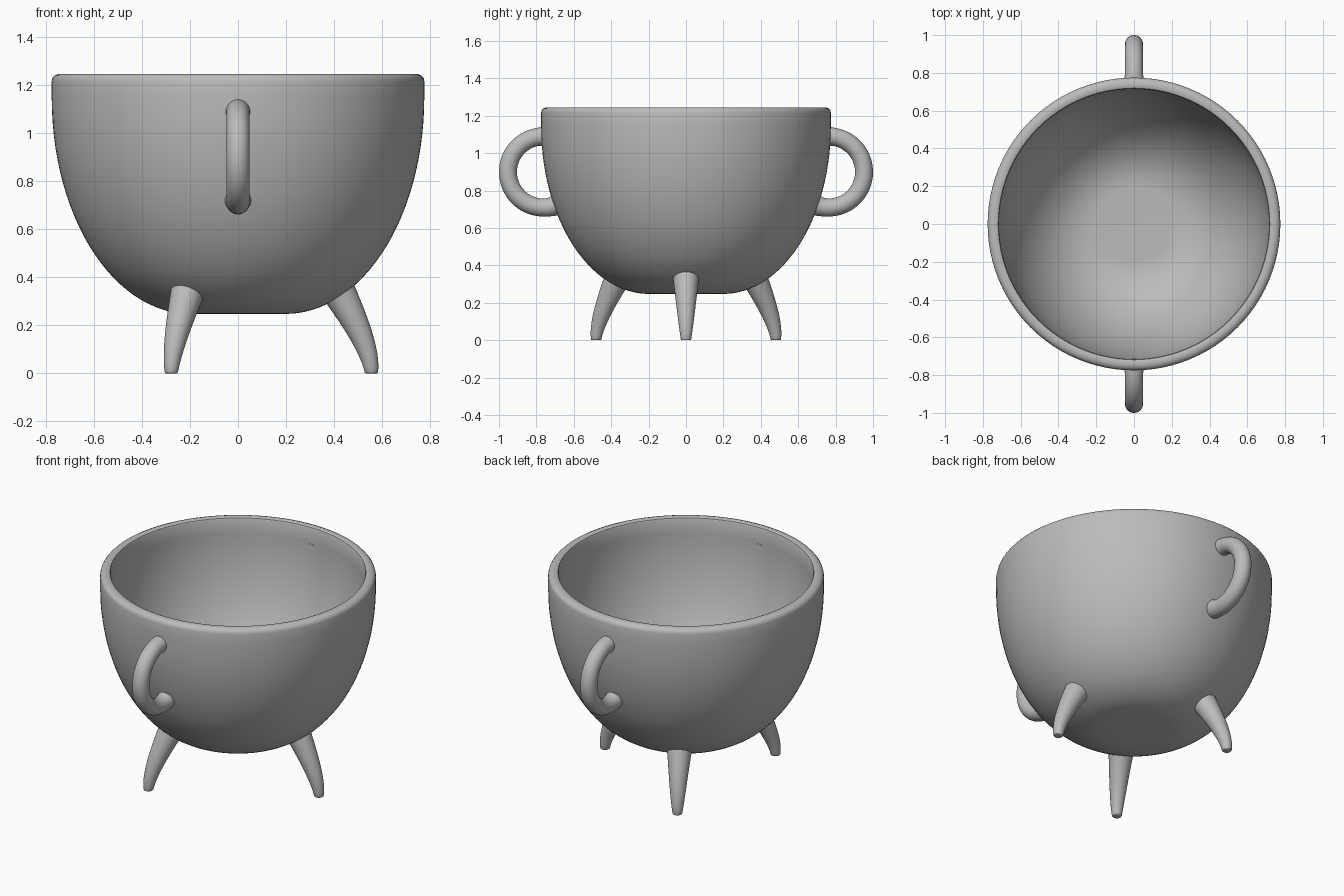
import bpy, bmesh, math
from mathutils import Vector, Matrix
from mathutils.geometry import interpolate_bezier

cube = bpy.data.objects.get("Cube")
if cube:
    bpy.data.objects.remove(cube, do_unlink=True)

# Single flat colour
grey = bpy.data.materials.new("plain grey")
colour = (0.5, 0.5, 0.5, 1)
grey.diffuse_color = colour
grey.use_nodes = True
grey.node_tree.nodes["Principled BSDF"].inputs["Base Color"].default_value = colour


def finish(bm, name):
    """Turn a bmesh into a smooth shaded, coloured object."""
    bmesh.ops.recalc_face_normals(bm, faces=bm.faces)
    mesh = bpy.data.meshes.new(name)
    bm.to_mesh(mesh)
    bm.free()
    mesh.materials.append(grey)
    obj = bpy.data.objects.new(name, mesh)
    bpy.context.collection.objects.link(obj)
    bpy.ops.object.select_all(action="DESELECT")
    obj.select_set(True)
    bpy.context.view_layer.objects.active = obj
    bpy.ops.object.shade_smooth_by_angle(angle=math.radians(35))
    return obj


def bezier(points, count):
    return [(p.x, p.y) for p in interpolate_bezier(*[Vector(p) for p in points], count)]


def tube(name, path, radii, angle, sides=32):
    """Sweep a circle along a (radius, height) path, turned about z by angle."""
    bm = bmesh.new()
    pts = [Vector((r, 0, z)) for r, z in path]
    rings = []
    for i, (p, rad) in enumerate(zip(pts, radii)):
        t = (pts[min(i + 1, len(pts) - 1)] - pts[max(i - 1, 0)]).normalized()
        side = Vector((0, 1, 0))
        up = t.cross(side)
        rings.append([bm.verts.new(p + rad * (math.cos(a) * up + math.sin(a) * side))
                      for a in (math.tau * k / sides for k in range(sides))])
    for a, b in zip(rings, rings[1:]):
        for k in range(sides):
            n = (k + 1) % sides
            bm.faces.new((a[k], a[n], b[n], b[k]))
    bm.faces.new(rings[0])
    bm.faces.new(rings[-1])
    bmesh.ops.rotate(bm, verts=bm.verts, cent=(0, 0, 0),
                     matrix=Matrix.Rotation(angle, 3, "Z"))
    return finish(bm, name)


# Bowl: one lathed profile, outside, rounded rim, then inside
outer = bezier([(0.2, 0.247), (0.52, 0.25), (0.775, 0.65), (0.775, 1.15)], 28)
rim = [(0.775, 1.215), (0.772, 1.228), (0.763, 1.239), (0.748, 1.245),
       (0.728, 1.245), (0.719, 1.241), (0.715, 1.232)]
inner = bezier([(0.715, 1.15), (0.715, 0.68), (0.48, 0.31), (0.2, 0.307)], 28)
profile = [(0, 0.247)] + outer + rim + inner + [(0, 0.307)]

bm = bmesh.new()
verts = [bm.verts.new((r, 0, z)) for r, z in profile]
edges = [bm.edges.new(pair) for pair in zip(verts, verts[1:])]
bmesh.ops.spin(bm, geom=verts + edges, cent=(0, 0, 0), axis=(0, 0, 1),
               angle=math.tau, steps=96, use_duplicate=False)
bmesh.ops.remove_doubles(bm, verts=bm.verts, dist=0.0005)
finish(bm, "bowl")

# Three tapered, slightly curved legs with softened feet
leg_path = bezier([(0.41, 0.355), (0.47, 0.25), (0.552, 0.1), (0.555, 0.006)], 14)
leg_radii = [0.073 + (0.028 - 0.073) * i / 13 for i in range(14)]
for name, degrees in (("left_leg", 0), ("back_right_leg", 120), ("front_right_leg", 240)):
    tube(name, leg_path + [(0.555, 0.002), (0.555, 0)], leg_radii + [0.026, 0.023],
         math.radians(degrees))

# Front and back loop handles, flared a little where they meet the bowl
start, end, steps = 102, -114, 40
handle_path, handle_radii = [], []
for i in range(steps + 1):
    a = math.radians(start + (end - start) * i / steps)
    handle_path.append((0.762 + 0.19 * math.cos(a), 0.899 + 0.19 * math.sin(a)))
    handle_radii.append(0.048 + 0.010 * max(0, 1 - min(i, steps - i) / 5) ** 2)
for name, degrees in (("back_handle", 90), ("front_handle", -90)):
    tube(name, handle_path, handle_radii, math.radians(degrees))
